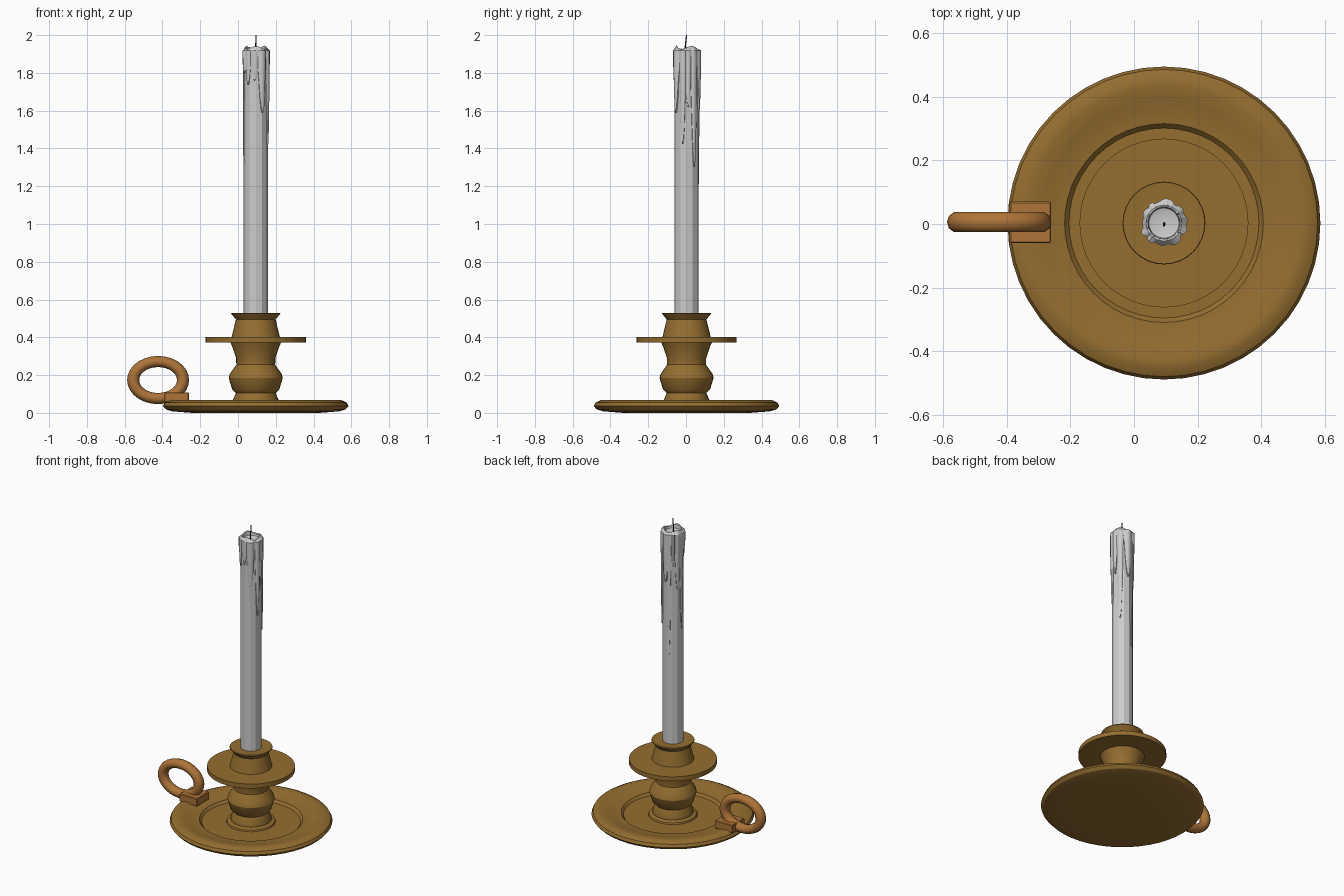
import bpy, bmesh, math, random
from mathutils import Vector

if "Cube" in bpy.data.objects:
    bpy.data.objects.remove(bpy.data.objects["Cube"])

random.seed(4)
CX, CY = 0.094, 0.003


def material(name, color):
    m = bpy.data.materials.new(name)
    m.diffuse_color = (*color, 1)
    m.use_nodes = True
    m.node_tree.nodes["Principled BSDF"].inputs["Base Color"].default_value = m.diffuse_color
    return m


brass = material("brass", (0.30, 0.155, 0.03))
copper = material("copper", (0.42, 0.175, 0.04))
black = material("charred", (0.02, 0.02, 0.02))


def finish(bm, name, mat=None, smooth=None):
    bmesh.ops.recalc_face_normals(bm, faces=bm.faces)
    me = bpy.data.meshes.new(name)
    bm.to_mesh(me)
    bm.free()
    ob = bpy.data.objects.new(name, me)
    bpy.context.collection.objects.link(ob)
    if mat:
        me.materials.append(mat)
    if smooth:
        bpy.ops.object.select_all(action='DESELECT')
        ob.select_set(True)
        bpy.context.view_layer.objects.active = ob
        bpy.ops.object.shade_smooth_by_angle(angle=math.radians(smooth))
    return ob


def skin(bm, rings, loop=False):
    """Bridge rings of vertices; cap the ends unless looped."""
    n = len(rings[0])
    pairs = list(zip(rings, rings[1:])) + ([(rings[-1], rings[0])] if loop else [])
    for a, b in pairs:
        for i in range(n):
            j = (i + 1) % n
            bm.faces.new((a[i], a[j], b[j], b[i]))
    if not loop:
        bm.faces.new(rings[0])
        bm.faces.new(rings[-1])


def lathe(name, profile, sides, mat=None, smooth=None):
    bm = bmesh.new()
    rings = [[bm.verts.new((CX + r * math.cos(2 * math.pi * i / sides),
                            CY + r * math.sin(2 * math.pi * i / sides), z))
              for i in range(sides)] for r, z in profile]
    skin(bm, rings)
    return finish(bm, name, mat, smooth)


# Saucer with rounded rim and stepped well
lathe("saucer", [(0.335, 0.0), (0.44, 0.008), (0.475, 0.018), (0.491, 0.036),
                 (0.482, 0.054), (0.455, 0.067), (0.43, 0.068), (0.385, 0.058),
                 (0.345, 0.048), (0.312, 0.046), (0.298, 0.030)], 48, brass, 30)

# Turned stem
lathe("stem", [(0.15, 0.026), (0.145, 0.04), (0.123, 0.048), (0.122, 0.066),
               (0.105, 0.105), (0.125, 0.125), (0.143, 0.185), (0.138, 0.205),
               (0.103, 0.255), (0.104, 0.29), (0.122, 0.345), (0.135, 0.375)],
      32, brass, 30)

# Drip pan
lathe("drip_pan", [(0.265, 0.373), (0.265, 0.402)], 48, brass, 30)

# Candle cup
lathe("candle_cup", [(0.128, 0.40), (0.105, 0.495), (0.130, 0.525), (0.128, 0.530),
                     (0.072, 0.526)], 32, brass, 30)

# Finger ring: oval torus standing in the xz plane
bm = bmesh.new()
rings = []
for i in range(28):
    a = 2 * math.pi * i / 28
    ring = []
    for k in range(10):
        b = 2 * math.pi * k / 10
        t = 0.032 * math.cos(b)
        ring.append(bm.verts.new((-0.423 + (0.132 + t) * math.cos(a),
                                  0.006 + 0.033 * math.sin(b),
                                  0.174 + (0.098 + t * 0.92) * math.sin(a))))
    rings.append(ring)
skin(bm, rings, loop=True)
finish(bm, "finger_ring", copper, 50)

# Block joining ring and saucer
bm = bmesh.new()
bmesh.ops.create_cube(bm, size=1)
bmesh.ops.scale(bm, vec=(0.13, 0.13, 0.052), verts=bm.verts)
bmesh.ops.translate(bm, vec=(-0.325, 0.005, 0.083), verts=bm.verts)
bmesh.ops.bevel(bm, geom=bm.edges[:], offset=0.004, segments=1, affect='EDGES')
finish(bm, "ring_block", copper)

# Candle shaft
lathe("candle", [(0.064, 0.45), (0.064, 1.88)], 12)

# Melted wax: (angle, half width, lower end, extra thickness)
drips = [(38, 17, 1.30, 0.011), (82, 20, 1.60, 0.014), (105, 9, 1.12, 0.005),
         (-18, 15, 1.42, 0.013), (-58, 19, 1.59, 0.014), (-95, 13, 1.76, 0.009),
         (-128, 13, 1.74, 0.012), (178, 14, 1.28, 0.005), (150, 15, 1.55, 0.010),
         (-155, 12, 1.80, 0.014), (8, 14, 1.62, 0.012), (125, 11, 1.70, 0.012)]
COLS, ROWS = 72, 12
columns = []
bm = bmesh.new()
for i in range(COLS):
    ang = 360 * i / COLS
    low, thick = 1.83 + random.uniform(-0.01, 0.01), 0.004
    for a, w, end, t in drips:
        d = abs((ang - a + 180) % 360 - 180) / w
        if d < 1:
            f = math.sqrt(1 - d * d)
            low = min(low, 1.83 + (end - 1.83) * f ** 1.5)
            thick = max(thick, t * f)
    crest = 1.932 + 0.008 * math.sin(math.radians(ang * 3)) + random.uniform(-0.003, 0.003)
    pts = [(0.036, 1.908), (0.047, 1.912), (0.050, crest), (0.056, crest + 0.002)]
    for k in range(ROWS):
        s = k / (ROWS - 1)
        z = 1.918 + (low - 1.918) * s
        r = 0.063 + thick * (1 - 0.45 * s * s)
        pts.append((r, z))
    pts.append((0.056, low - 0.008))
    c, s = math.cos(math.radians(ang)), math.sin(math.radians(ang))
    columns.append([bm.verts.new((CX + r * c, CY + r * s, z)) for r, z in pts])
skin(bm, [list(ring) for ring in zip(*columns)])
finish(bm, "melted_wax", None, 30)

# Wick, slightly bent
bm = bmesh.new()
path = [(0, -0.008, 1.90), (0, -0.008, 1.93), (0.001, -0.004, 1.965), (0.001, 0.0, 2.0)]
skin(bm, [[bm.verts.new(Vector((CX + x + 0.0035 * math.cos(k * math.pi / 3),
                                CY + y + 0.0035 * math.sin(k * math.pi / 3), z)))
           for k in range(6)] for x, y, z in path])
finish(bm, "wick", black)
